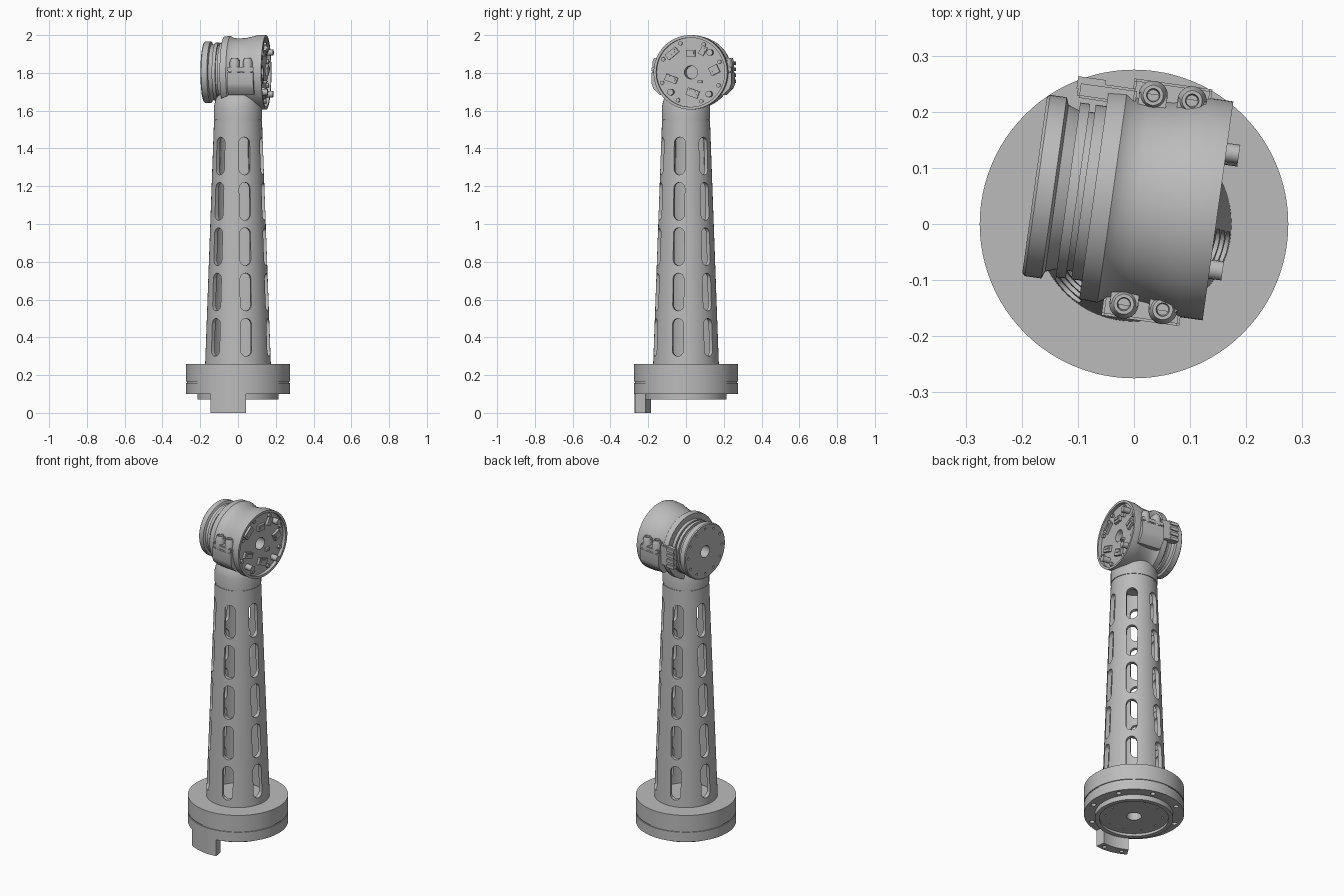
import bpy, bmesh
from math import radians, sin, cos, pi
from mathutils import Matrix, Vector

cube = bpy.data.objects.get("Cube")
if cube:
    bpy.data.objects.remove(cube, do_unlink=True)

grey = bpy.data.materials.new("light_grey_metal")
grey.use_nodes = True
grey.diffuse_color = (0.5, 0.5, 0.5, 1)
grey.node_tree.nodes["Principled BSDF"].inputs["Base Color"].default_value = (0.5, 0.5, 0.5, 1)

T, I = Matrix.Translation, Matrix.Identity(4)
HEAD = Matrix.Rotation(radians(-8), 4, 'Z') @ T((0, 0.044, 1.803))  # head frame, axis on x
AXIS = HEAD @ Matrix.Rotation(pi / 2, 4, 'Y')                      # head frame, axis on z
parts = []


def finish(name, bm, frame=I):
    bmesh.ops.remove_doubles(bm, verts=bm.verts, dist=1e-5)
    bmesh.ops.recalc_face_normals(bm, faces=bm.faces)
    bm.transform(frame)
    mesh = bpy.data.meshes.new(name)
    bm.to_mesh(mesh)
    bm.free()
    mesh.materials.append(grey)
    obj = bpy.data.objects.new(name, mesh)
    bpy.context.collection.objects.link(obj)
    parts.append(obj)
    return obj


def lathe(name, profile, frame=I, steps=64, closed=False):
    """Revolve (radius, height) points round z."""
    bm = bmesh.new()
    verts = [bm.verts.new((r, 0, z)) for r, z in profile]
    pairs = list(zip(verts, verts[1:]))
    if closed:
        pairs.append((verts[-1], verts[0]))
    edges = [bm.edges.new(p) for p in pairs]
    bmesh.ops.spin(bm, geom=verts + edges, cent=(0, 0, 0), axis=(0, 0, 1),
                   angle=2 * pi, steps=steps, use_merge=True)
    return finish(name, bm, frame)


def prism(name, outline, z0, z1, frame=I):
    """Extrude an (x, y) outline from z0 to z1."""
    bm = bmesh.new()
    face = bm.faces.new([bm.verts.new((x, y, z0)) for x, y in outline])
    up = bmesh.ops.extrude_face_region(bm, geom=[face])["geom"]
    bmesh.ops.translate(bm, vec=(0, 0, z1 - z0),
                        verts=[v for v in up if isinstance(v, bmesh.types.BMVert)])
    return finish(name, bm, frame)


def box(name, center, size, frame=I, bevel=0):
    bm = bmesh.new()
    bmesh.ops.create_cube(bm, size=1, matrix=T(center) @ Matrix.Diagonal((*size, 1)))
    if bevel:
        bmesh.ops.bevel(bm, geom=bm.edges[:], offset=bevel, segments=2, affect='EDGES')
    return finish(name, bm, frame)


def rod(name, radius, z0, z1, frame=I, steps=16):
    return lathe(name, [(0, z0), (radius, z0), (radius, z1), (0, z1)], frame, steps)


def cut(target, cutters):
    """Subtract cutters that do not overlap each other."""
    bm = bmesh.new()
    for c in cutters:
        bm.from_mesh(c.data)
        parts.remove(c)
        bpy.data.objects.remove(c, do_unlink=True)
    cutter = finish("cutter", bm)
    parts.remove(cutter)
    cutter.hide_render = True
    mod = target.modifiers.new("cut", 'BOOLEAN')
    mod.operation, mod.solver, mod.object = 'DIFFERENCE', 'EXACT', cutter
    bpy.context.view_layer.objects.active = target
    bpy.ops.object.modifier_apply(modifier=mod.name)
    bpy.data.objects.remove(cutter, do_unlink=True)


def ring(radius, count, start=0):
    for i in range(count):
        a = start + 2 * pi * i / count
        yield T((radius * cos(a), radius * sin(a), 0))


# Base flange with a groove, a recessed underside and bolt holes
base = lathe("base_flange", [
    (0, 0.15), (0.04, 0.15), (0.04, 0.085), (0.19, 0.085), (0.19, 0.07), (0.215, 0.07),
    (0.215, 0.1), (0.275, 0.1), (0.275, 0.158), (0.27, 0.158), (0.27, 0.165),
    (0.275, 0.165), (0.275, 0.26), (0, 0.26)], steps=96)
cut(base, [rod("hole", 0.014, 0.09, 0.13, m) for m in ring(0.245, 8, radians(30))]
    + [rod("hole", 0.006, 0.07, 0.1, m, 8) for m in ring(0.155, 10)])

# Curved tab hanging from the front rim
span = [radians(-122 + 41 * i / 12) for i in range(13)]
tab = prism("base_tab", [(0.273 * cos(a), 0.273 * sin(a)) for a in span]
            + [(0.218 * cos(a), 0.218 * sin(a)) for a in reversed(span)], 0, 0.1)
cut(tab, [rod("hole", 0.012, -0.01, 0.04, T((0.247 * cos(a), 0.247 * sin(a), 0)))
          for a in (radians(-114), radians(-89))])

# Hollow tapered column with rows of rounded slots
column = lathe("column", [(0.174, 0.255), (0.13, 1.465), (0.127, 1.548),
                          (0.104, 1.548), (0.15, 0.255)], closed=True)
stadium = [(0.07 * s + 0.03 * cos(a) * s, 0.03 * sin(a) * s)
           for s in (1, -1) for a in [-pi / 2 + pi * i / 8 for i in range(9)]]
for azimuth in (-75, -15, 45):
    slots = []
    for row in range(5):
        frame = (T((0, 0, 0.4 + 0.24 * row)) @ Matrix.Rotation(radians(azimuth), 4, 'Z')
                 @ Matrix.Rotation(pi / 2, 4, 'Y'))
        slots.append(prism("slot", stadium, -0.3, 0.3, frame))
    cut(column, slots)

# Neck between column and head
lathe("neck_collar", [(0, 1.545), (0.124, 1.545), (0.124, 1.552), (0.128, 1.552),
                      (0.128, 1.62), (0.118, 1.66), (0.08, 1.73), (0, 1.73)])

# Joint head: grooved output disc, waisted housing and open dish
head = lathe("joint_head", [
    (0, -0.12), (0.035, -0.12), (0.035, -0.185), (0.158, -0.185), (0.163, -0.18),
    (0.163, -0.15), (0.15, -0.145), (0.143, -0.125), (0.157, -0.125), (0.157, -0.107),
    (0.143, -0.107), (0.143, -0.097), (0.157, -0.097), (0.157, -0.078), (0.19, -0.078),
    (0.192, -0.045), (0.182, -0.03), (0.179, 0), (0.182, 0.04), (0.19, 0.075),
    (0.197, 0.1), (0.197, 0.145), (0.183, 0.145), (0.183, 0.125), (0.035, 0.125),
    (0.035, 0.05), (0, 0.05)], AXIS, 96)
cut(head, [rod("hole", 0.007, -0.2, -0.17, AXIS @ m, 10) for m in ring(0.135, 12)])

# Clamp lugs on both sides, each with two screw bosses
for side, word in ((-1, "front"), (1, "back")):
    box(word + "_lug_upper", (0.035, side * 0.175, 0.016), (0.14, 0.076, 0.026), HEAD, 0.004)
    bm_outline = [(0.1, -0.11), (0.17, -0.12), (0.205, -0.085), (0.213, -0.06),
                  (0.213, -0.001), (0.1, -0.001)]
    frame = HEAD @ Matrix(((0, 0, 1, 0), (side, 0, 0, 0), (0, 1, 0, 0), (0, 0, 0, 1)))
    prism(word + "_lug_lower", bm_outline, -0.035, 0.105, frame)
    for i, u in enumerate((0.002, 0.072)):
        lathe(f"{word}_screw_boss_{i + 1}", [
            (0, 0), (0.026, 0), (0.026, 0.055), (0.018, 0.075), (0.012, 0.075),
            (0.01, 0.06), (0, 0.06)], HEAD @ T((u, side * 0.188, 0)), 24)
        box(f"{word}_boss_web_{i + 1}", (u, side * 0.165, 0.035), (0.05, 0.05, 0.06), HEAD)

# Toothed clamp plate beside the output disc
box("clamp_plate", (-0.08, 0.18, 0), (0.105, 0.03, 0.12), HEAD, 0.004)
for i in range(4):
    box(f"clamp_tooth_{i + 1}", (-0.11, 0.192, -0.048 + 0.032 * i), (0.05, 0.022, 0.018), HEAD)

# Circuit parts inside the dish: (v, w, width, height, tilt in degrees)
chips = [(0.125, 0.012, 0.05, 0.045, 25), (0, 0.1, 0.05, 0.035, 0), (-0.1, 0.1, 0.07, 0.035, 40),
         (-0.105, -0.035, 0.065, 0.035, -20), (0.01, -0.11, 0.065, 0.04, -20),
         (0.065, 0.115, 0.03, 0.05, -30), (0.05, -0.05, 0.025, 0.015, 0)]
for i, (v, w, dv, dw, tilt) in enumerate(chips):
    frame = HEAD @ T((0.125, v, w)) @ Matrix.Rotation(radians(tilt), 4, 'X')
    box(f"connector_{i + 1}", (0.006, 0, 0), (0.018, dv, dw), frame)
    box(f"connector_top_{i + 1}", (0.013, 0, dw * 0.1), (0.014, dv * 0.7, dw * 0.4), frame)
for i, m in enumerate(ring(0.163, 8, radians(20))):
    rod(f"dish_screw_{i + 1}", 0.011, 0.12, 0.138, AXIS @ m, 12)
for i, (v, w) in enumerate(((0.105, 0.105), (-0.105, -0.105), (0.1, -0.115))):
    rod(f"locating_pin_{i + 1}", 0.017, 0.12, 0.168, HEAD @ T((0, v, w)) @ Matrix.Rotation(pi / 2, 4, 'Y'))

# Smooth the curved surfaces and keep edges sharp
bpy.ops.object.select_all(action='DESELECT')
for obj in parts:
    obj.select_set(True)
bpy.context.view_layer.objects.active = parts[0]
bpy.ops.object.shade_smooth_by_angle(angle=radians(30))
